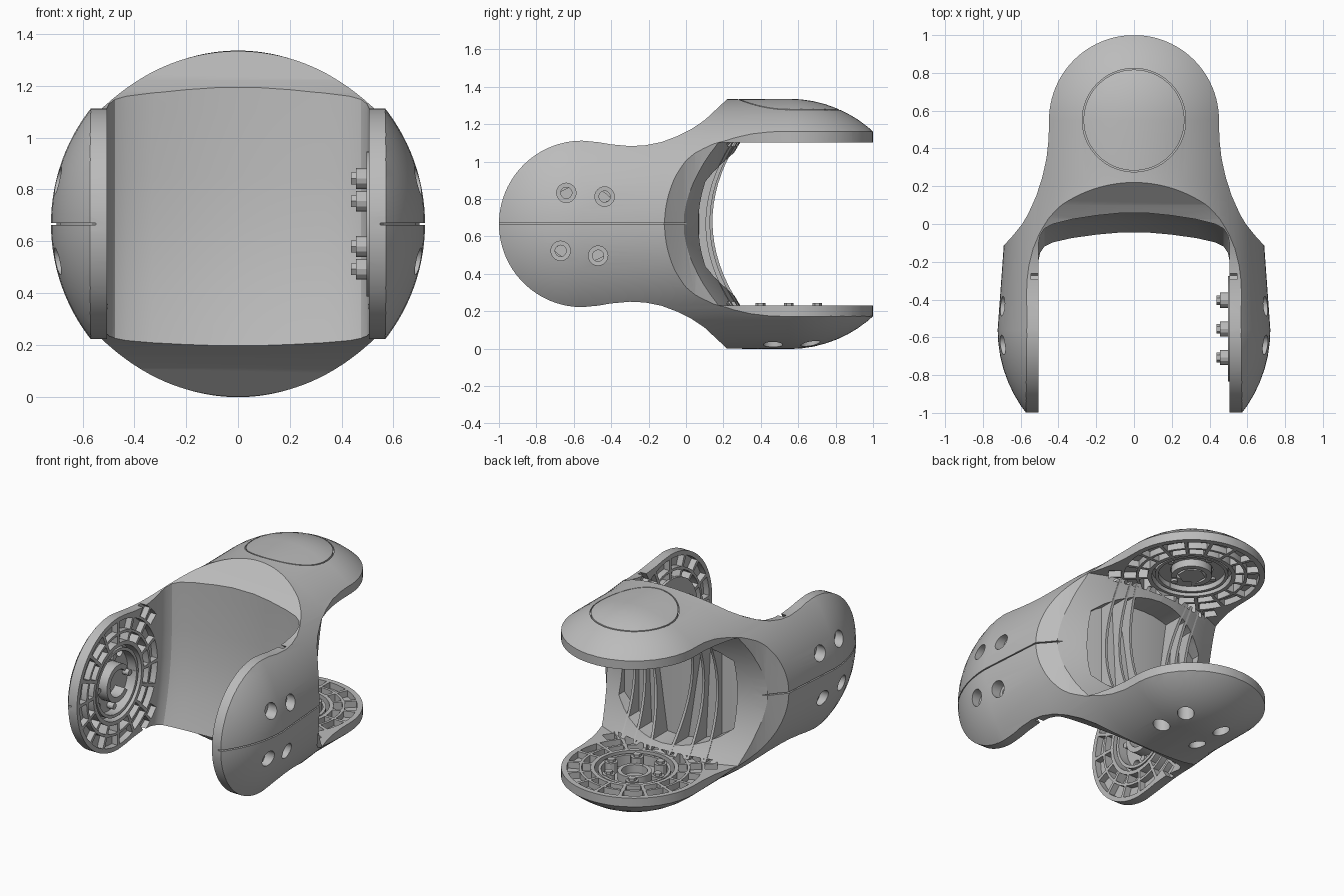
import bpy, bmesh
from math import sin, cos, pi, sqrt, radians
from mathutils import Matrix, Vector

cube = bpy.data.objects.get("Cube")
if cube:
    bpy.data.objects.remove(cube)

grey = bpy.data.materials.new("matte_grey")
grey.use_nodes = True
grey.diffuse_color = (0.5, 0.5, 0.5, 1)
grey.node_tree.nodes["Principled BSDF"].inputs["Base Color"].default_value = (0.5, 0.5, 0.5, 1)
MID = 0.667          # height of the long axis
FRONT, BACK = -0.555, 0.55   # joint centres along y


def solids(name, lofts, matrix=None):
    """One object made of capped lofts, each a list of point rings."""
    bm = bmesh.new()
    for rings in lofts:
        vs = [[bm.verts.new(p) for p in ring] for ring in rings]
        n = len(vs[0])
        for a, b in zip(vs, vs[1:]):
            for i in range(n):
                bm.faces.new((a[i], a[(i + 1) % n], b[(i + 1) % n], b[i]))
        bm.faces.new(vs[0])
        bm.faces.new(vs[-1])
    bmesh.ops.recalc_face_normals(bm, faces=bm.faces)
    if matrix:
        bm.transform(matrix)
    me = bpy.data.meshes.new(name)
    bm.to_mesh(me)
    bm.free()
    me.materials.append(grey)
    ob = bpy.data.objects.new(name, me)
    bpy.context.collection.objects.link(ob)
    return ob


def prism(outline, lo, hi):
    return [[(x, y, z) for x, y in outline] for z in (lo, hi)]


def circle(r, n=32, cx=0, cy=0):
    return [(cx + r * cos(2 * pi * i / n), cy + r * sin(2 * pi * i / n)) for i in range(n)]


def sector(r0, r1, a0, a1, n=6):
    angles = [radians(a0 + (a1 - a0) * i / n) for i in range(n + 1)]
    return ([(r1 * cos(a), r1 * sin(a)) for a in angles]
            + [(r0 * cos(a), r0 * sin(a)) for a in reversed(angles)])


def boolean(target, tool, operation="DIFFERENCE"):
    tool.hide_render = True
    mod = target.modifiers.new("cut", "BOOLEAN")
    mod.operation, mod.object, mod.solver = operation, tool, "EXACT"
    bpy.context.view_layer.objects.active = target
    bpy.ops.object.modifier_apply(modifier=mod.name)
    bpy.data.objects.remove(tool)


def finish(ob):
    bpy.ops.object.select_all(action="DESELECT")
    ob.select_set(True)
    bpy.context.view_layer.objects.active = ob
    bpy.ops.object.shade_smooth_by_angle(angle=radians(25))


def mirrored(half):
    return half + [(y, -w) for y, w in reversed(half)]


# Body: a domed barrel trimmed by the two fork outlines
R1, R2 = 0.72, 0.667
steps = [i / 16 * pi / 2 for i in range(17)]
barrel = [(-0.56 - R1 * cos(a), R1 * sin(a) + 0.002) for a in steps]
barrel += [(-0.12, 0.69), (0.22, R2)]
barrel += [(BACK + R2 * sin(a), R2 * cos(a) + 0.002) for a in steps]
body = solids("fork_body", [[[(x, y, z + MID) for x, z in circle(r, 128)] for y, r in barrel]])

arc = [i / 24 * pi / 2 for i in range(25)]
side = [(FRONT - 0.445 * cos(a), 0.445 * sin(a)) for a in arc[1:]]
side += [(-0.47, 0.437), (-0.4, 0.425), (-0.3, 0.416), (-0.22, 0.42), (-0.13, 0.438),
         (-0.05, 0.468), (0.03, 0.508), (0.1, 0.555), (0.22, 0.667), (0.22, 0.9), (1.4, 0.9)]
plan = [(BACK + 0.45 * cos(a), 0.45 * sin(a)) for a in arc[1:]]
plan += [(0.45, 0.452), (0.35, 0.463), (0.25, 0.485), (0.15, 0.517), (0.05, 0.562),
         (0, 0.592), (-0.06, 0.64), (-0.115, 0.69), (-0.115, 0.9), (-1.4, 0.9)]
boolean(body, solids("side_trim", [[[(x, y, MID + w) for y, w in mirrored(side)]
                                    for x in (-1, 1)]]), "INTERSECT")
boolean(body, solids("plan_trim", [[[(w, y, z) for y, w in mirrored(plan)]
                                    for z in (-0.5, 2)]]), "INTERSECT")

# Front slot, with a filleted and gently sloping end wall
slot = [(-1.5, 0.505), (-0.21, 0.505), (-0.17, 0.497), (-0.135, 0.475), (-0.11, 0.43),
        (-0.085, 0.33), (-0.065, 0.2), (-0.053, 0.08)]
slope = [(-0.3, 0), (0.17, 0), (0.28, 0.03), (0.4, 0.058), (0.52, 0.08),
         (0.667, 0.098), (0.85, 0.108), (1.1, 0.11), (1.6, 0.11)]
boolean(body, solids("front_slot", [[[(w, y + (dy if y > -1 else 0), z) for y, w in mirrored(slot)]
                                     for z, dy in slope]]))


# Back slot: arched end wall, bulging toward the middle
def wall(w, x):
    return 0.15 + 0.74 * w * w - 0.45 * min(abs(x), 0.6) ** 2


ws = [-0.435 + 0.87 * i / 16 for i in range(17)]
xs = [-1.0] + [-0.6 + 0.1 * i for i in range(13)] + [1.0]
boolean(body, solids("back_slot", [[[(x, 1.5, MID - 0.435), *[(x, wall(w, x), MID + w) for w in ws],
                                     (x, 1.5, MID + 0.435)] for x in xs]]))
cavity = [(-0.43 + 0.0717 * i) for i in range(13)]
boolean(body, solids("cavity", [[[(x, y, MID + s * sqrt(max(0.01, 0.145 - 0.5 * x * x)))
                                  for s, y in ((-1, 0.5), (-1, 0.1 - 0.3 * x * x),
                                               (1, 0.1 - 0.3 * x * x), (1, 0.5))]
                                 for x in cavity]]))

# Parting seam around the front fork
edge = [(y, sqrt(R1 ** 2 - (y + 0.56) ** 2)) for y in (-1.02, -0.9, -0.8, -0.7, -0.56)]
edge += [(-0.3, 0.704), (-0.12, 0.69), (0, 0.592), (0.05, 0.562)]
boolean(body, solids("seam", [prism([(s * (r + 0.05), y) for y, r in edge]
                                    + [(s * (r - 0.02), y) for y, r in reversed(edge)],
                                    MID - 0.004, MID + 0.004) for s in (-1, 1)]))

# Round cap seam on top
boolean(body, solids("cap_seam", [prism(sector(0.267, 0.274, 0, 359.7, 96), 1.262, 1.5)],
                     Matrix.Translation((0, BACK, 0))))


# Joint discs: local z points outward, local x toward the body
def frame(normal, inward, origin):
    n, b = Vector(normal), Vector(inward)
    m = Matrix((b, n.cross(b), n)).transposed().to_4x4()
    m.translation = origin
    return m


discs = {
    "left": frame((1, 0, 0), (0, 1, 0), (0.505, FRONT, MID)),
    "right": frame((-1, 0, 0), (0, 1, 0), (-0.505, FRONT, MID)),
    "top": frame((0, 0, 1), (0, -1, 0), (0, BACK, MID + 0.435)),
    "bottom": frame((0, 0, -1), (0, -1, 0), (0, BACK, MID - 0.435)),
}
bolts = [(-0.085, 0.166), (0.12, 0.146), (-0.115, -0.144), (0.085, -0.17)]
COUNT = 16
details = []
for name, m in discs.items():
    # Honeycomb of ribs on the inner face
    step = 360 / COUNT
    pockets = [prism(circle(0.245, 48), -0.02, 0.075)]
    for i in range(COUNT):
        pockets.append(prism(sector(0.27, 0.325, i * step + 2, (i + 1) * step - 2), -0.02, 0.06))
        pockets.append(prism(sector(0.342, 0.415, i * step + 1.6, (i + 1) * step - 1.6), -0.02, 0.042))
    for a in (38, 49, -47, -58):
        pockets.append(prism(sector(0.432, 0.51, a, a + 9), -0.02, 0.04))
    boolean(body, solids("pockets", pockets, m))

    # Counterbored bolt holes
    if name != "top":
        flip = -1 if name == "right" else 1
        holes = [[[(x, y, z) for x, y in circle(r, 24, u, v * flip)]
                  for r, z in ((0.03, -0.05), (0.03, 0.13), (0.052, 0.131), (0.052, 0.6))]
                 for u, v in bolts]
        boolean(body, solids("bolt_holes", holes, m))

    # Hub parts inside each disc
    parts = [prism(sector(0.205, 0.225, 0, 359.7, 48), 0.08, 0.01)]
    if name in ("left", "bottom"):
        top = -0.05 if name == "left" else 0.005
        for i in range(6):
            a = radians(60 * i + 30)
            u, v = 0.175 * cos(a), 0.175 * sin(a)
            parts.append(prism(circle(0.04, 12, u, v), 0.08, top))
            parts.append(prism(circle(0.026, 6, u, v), top, top - 0.018))
        parts.append(prism(sector(0.08, 0.105, 0, 359.7, 32), 0.08, 0.02))
        if name == "left":
            parts.append(prism(sector(0.12, 0.28, 0, 359.7, 48), 0.01, -0.008))
    else:
        parts.append(prism(sector(0.09, 0.125, 40, 320, 24), 0.08, 0.0))
        parts += [prism(circle(0.02, 12, 0.165 * cos(i * pi / 2), 0.165 * sin(i * pi / 2)), 0.08, 0.03)
                  for i in range(4)]
        if name == "top":
            parts.append(prism(circle(0.085, 6), 0.08, 0.0))
            parts.append(prism(sector(0.13, 0.25, 0, 359.7, 48), 0.08, 0.045))
    details.append(solids(name + "_hub", parts, m))

# Fanned stiffening ribs on the back of the wall
ribs = []
for low, high in ((0.07, 0.2), (0.2, 0.24), (0.31, 0.31)):
    for s in (-1, 1):
        rings = []
        for w in ws:
            x = s * (low + (high - low) * (w / 0.87 + 0.5))
            rings.append([(x + dx, y, MID + w) for dx, y in
                          ((-0.009, 0.06), (0.009, 0.06), (0.009, wall(w, x)), (-0.009, wall(w, x)))])
        ribs.append(rings)
details.append(solids("wall_ribs", ribs))

for ob in [body] + details:
    finish(ob)
